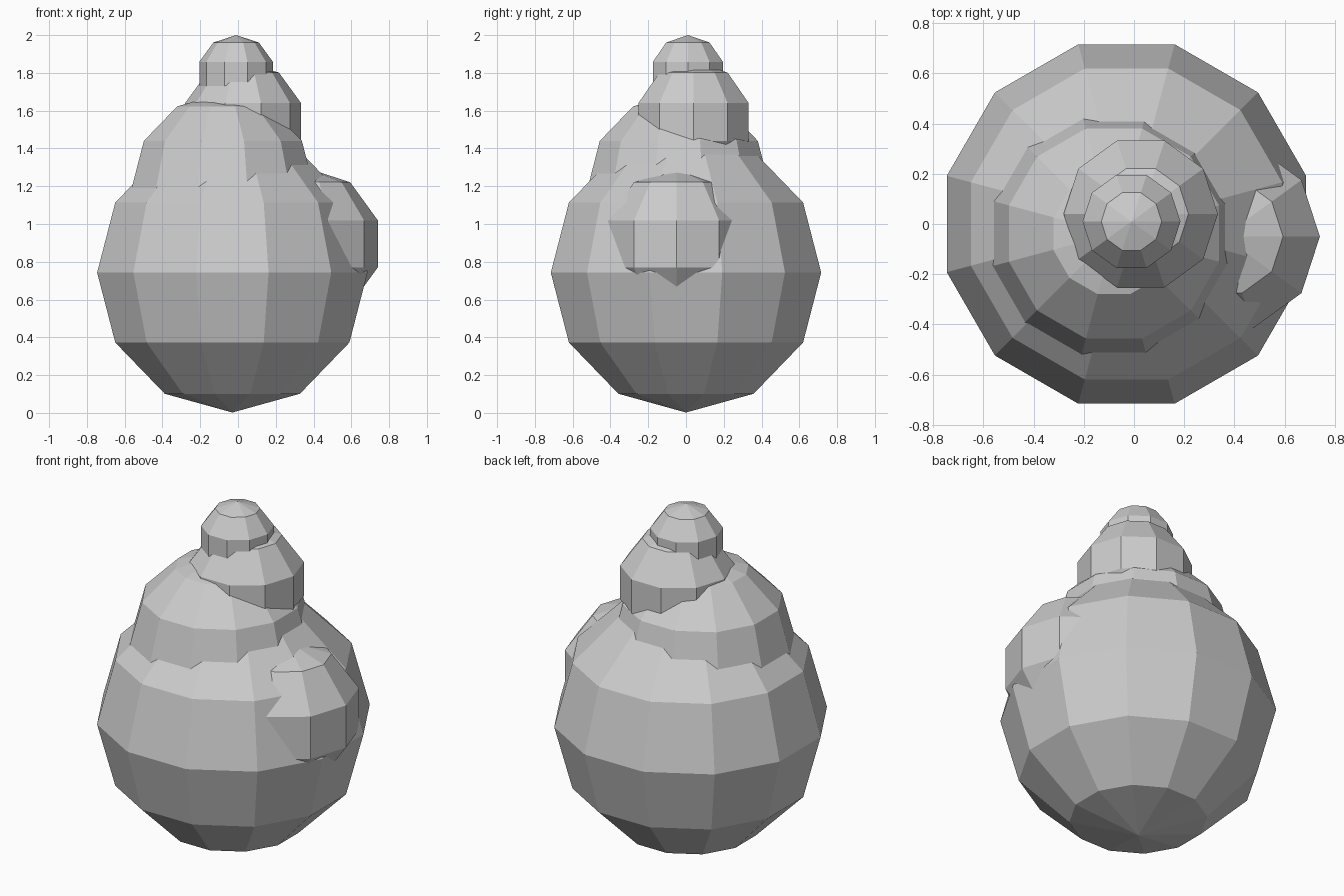
import bpy, bmesh, math
from mathutils import Matrix

if "Cube" in bpy.data.objects:
    bpy.data.objects.remove(bpy.data.objects["Cube"])


def faceted_ball(name, centre, radius, sides, bands, phase=0.0):
    """Low-poly flat-shaded sphere with a ring vertex at angle `phase` from +X."""
    bm = bmesh.new()
    bmesh.ops.create_uvsphere(bm, u_segments=sides, v_segments=bands, radius=radius)
    ring = max(bm.verts, key=lambda v: math.hypot(v.co.x, v.co.y))
    turn = math.radians(phase) - math.atan2(ring.co.y, ring.co.x)
    bmesh.ops.rotate(bm, verts=bm.verts, cent=(0, 0, 0), matrix=Matrix.Rotation(turn, 3, 'Z'))
    mesh = bpy.data.meshes.new(name)
    bm.to_mesh(mesh)
    bm.free()
    obj = bpy.data.objects.new(name, mesh)
    obj.location = centre
    bpy.context.collection.objects.link(obj)
    return obj


# Large lower mass and the shoulder sunk into it: twelve sides, flat side facing front
faceted_ball("body", (-0.03, 0.0, 0.743), 0.741, 12, 6, 15)
faceted_ball("shoulder", (-0.08, -0.038, 1.19), 0.50, 12, 6, 15)

# Upper lumps and side bulge: ten sides, five bands, so each has a vertical waist
faceted_ball("upper_lump", (0.027, 0.04, 1.54), 0.323, 10, 5)
faceted_ball("top_lump", (-0.01, 0.01, 1.795), 0.205, 10, 5)
faceted_ball("side_bulge", (0.357, -0.05, 0.895), 0.403, 10, 5)
